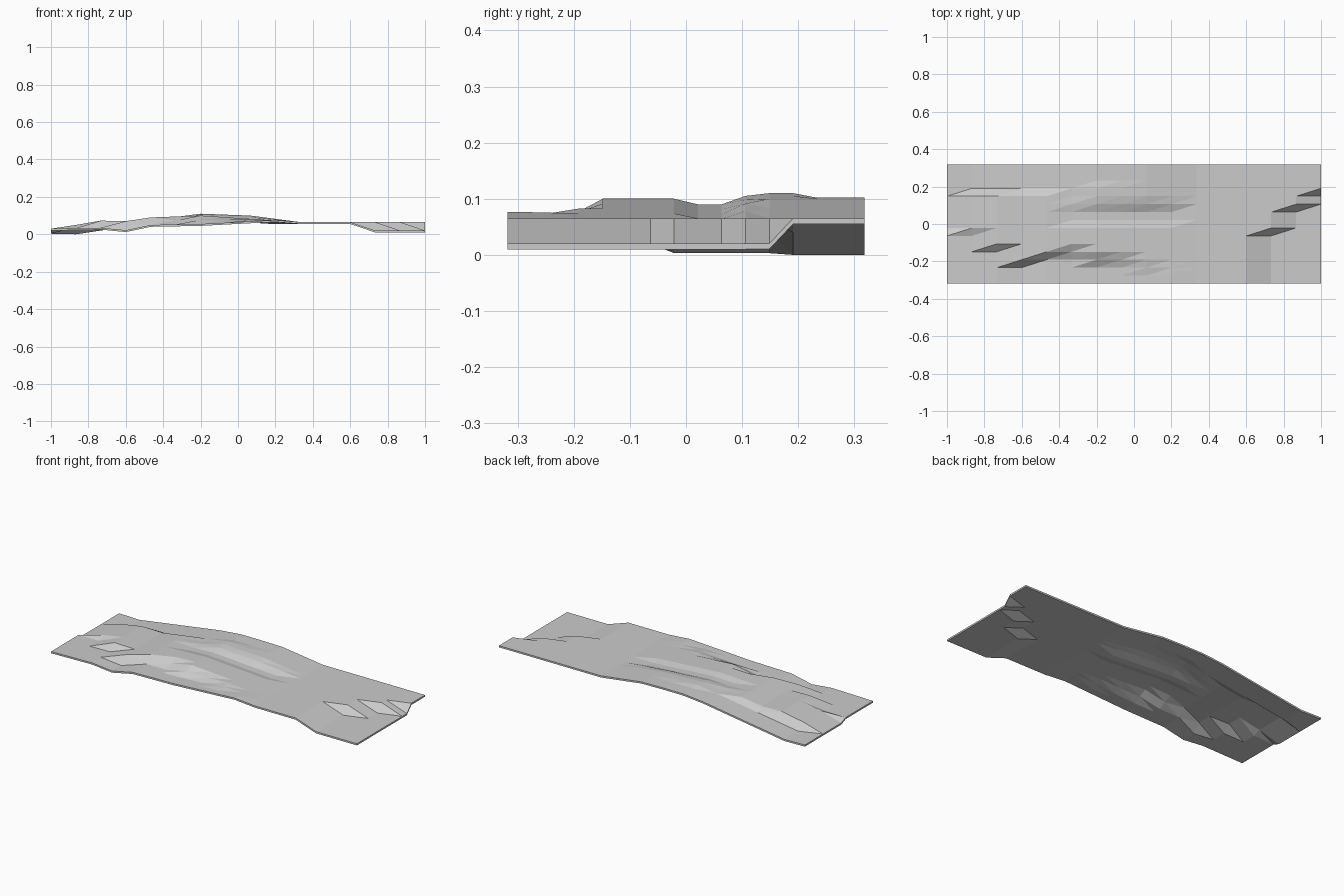
import bpy
import bmesh
from mathutils import Vector

LENGTH, WIDTH = 2.0, 0.636
CELLS = 15
THICKNESS = 0.01

if "Cube" in bpy.data.objects:
    bpy.data.objects.remove(bpy.data.objects["Cube"], do_unlink=True)

# Heights along the length (column, height) for three bands of the surface
FRONT_BAND = [(0, .03), (2, .035), (3, .022), (4, .05), (6, .055), (9, .076),
              (10, .065), (12, .065), (13, .02), (15, .02)]
MIDDLE_BAND = [(0, .013), (1, .05), (2, .073), (3, .07), (4, .09), (6, .1), (10, .065)]
BACK_BAND = [(0, .013), (1, .01), (2, .03), (6, .11), (8, .1), (10, .065)]

# Row at which each column steps from the front band to the middle band
STEP_ROWS = [(0, 6), (1, 6), (2, 4), (3, 2), (4, 3), (9, 1), (13, 6), (14, 9), (15, 11)]


def along(points, position):
    """Value at a position on a polyline, level beyond its last point."""
    for (start, first), (end, second) in zip(points, points[1:]):
        if start <= position <= end:
            return first + (second - first) * (position - start) / (end - start)
    return points[-1][1]


def blend(before, after, row, step_row, softness):
    """Step from one height to another, starting at a given row."""
    amount = min(max((row - step_row) / softness, 0), 1)
    return before + (after - before) * amount


def surface_height(column, row):
    on_swell = 4 < column < 10
    softness = 2 if on_swell else 1
    back_step = 9 if on_swell else 11
    rise_row = round(along(STEP_ROWS, column))
    height = blend(along(FRONT_BAND, column), along(MIDDLE_BAND, column),
                   row, rise_row, softness)
    height = blend(height, along(BACK_BAND, column), row, back_step, softness)
    # Shallow valley across the swell, and a slightly lowered back rim
    if on_swell and row in (8, 9):
        height -= THICKNESS
    if on_swell and row > 12:
        height = min(height, .102)
    return height


def flat_material(name, colour):
    material = bpy.data.materials.new(name)
    material.use_nodes = True
    material.diffuse_color = colour
    shader = next(node for node in material.node_tree.nodes
                  if node.type == "BSDF_PRINCIPLED")
    shader.inputs["Base Color"].default_value = colour
    return material


# Faceted top surface, every cell split along the same diagonal
bm = bmesh.new()
grid = []
for column in range(CELLS + 1):
    x = (column / CELLS - .5) * LENGTH
    grid.append([
        bm.verts.new((x, (row / CELLS - .5) * WIDTH, surface_height(column, row)))
        for row in range(CELLS + 1)
    ])
for left, right in zip(grid, grid[1:]):
    for row in range(CELLS):
        bm.faces.new((left[row], right[row], right[row + 1]))
        bm.faces.new((left[row], right[row + 1], left[row + 1]))

# Extrude straight down into a thin slab with side walls
result = bmesh.ops.extrude_face_region(bm, geom=bm.faces[:], use_keep_orig=True)
lower = [item for item in result["geom"] if isinstance(item, bmesh.types.BMVert)]
bmesh.ops.translate(bm, verts=lower, vec=Vector((0, 0, -THICKNESS)))
bmesh.ops.recalc_face_normals(bm, faces=bm.faces[:])

mesh = bpy.data.meshes.new("rippled_slab")
bm.to_mesh(mesh)
bm.free()
mesh.materials.append(flat_material("light_grey", (.6, .6, .6, 1)))
slab = bpy.data.objects.new("rippled_slab", mesh)
bpy.context.collection.objects.link(slab)
